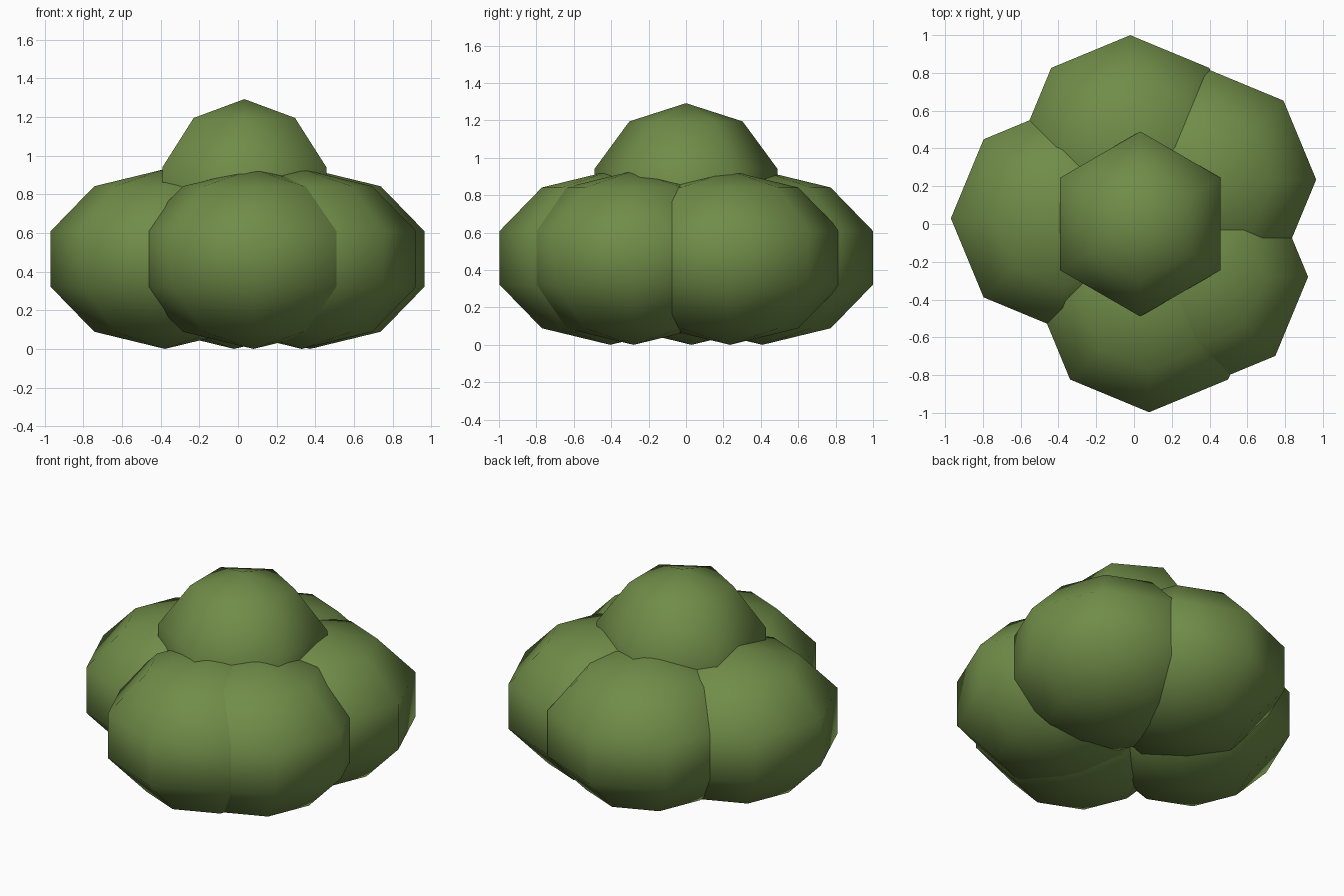
import bpy

if "Cube" in bpy.data.objects:
    bpy.data.objects.remove(bpy.data.objects["Cube"])

# Leaf colour
green = bpy.data.materials.new("leaf_green")
green.diffuse_color = (0.162, 0.262, 0.065, 1.0)
green.use_nodes = True
green.node_tree.nodes["Principled BSDF"].inputs["Base Color"].default_value = green.diffuse_color


def clump(name, centre, radius, height, sides):
    """Smooth low-poly leaf ball with five bands."""
    bpy.ops.mesh.primitive_uv_sphere_add(segments=sides, ring_count=5, radius=1, location=centre)
    ball = bpy.context.object
    ball.name = name
    ball.scale = (radius, radius, height)
    bpy.ops.object.transform_apply(location=False, rotation=False, scale=True)
    bpy.ops.object.shade_smooth()
    ball.data.materials.append(green)


# Ring of five overlapping lower clumps
lower = {
    "back_clump": (-0.02, 0.408),
    "left_clump": (-0.378, 0.03),
    "front_clump": (0.08, -0.405),
    "front_right_clump": (0.33, -0.28),
    "back_right_clump": (0.373, 0.235),
}
for name, (x, y) in lower.items():
    clump(name, (x, y, 0.465), 0.622, 0.465, 8)

# Crown clump on top
clump("top_clump", (0.033, 0, 0.782), 0.515, 0.51, 6)
